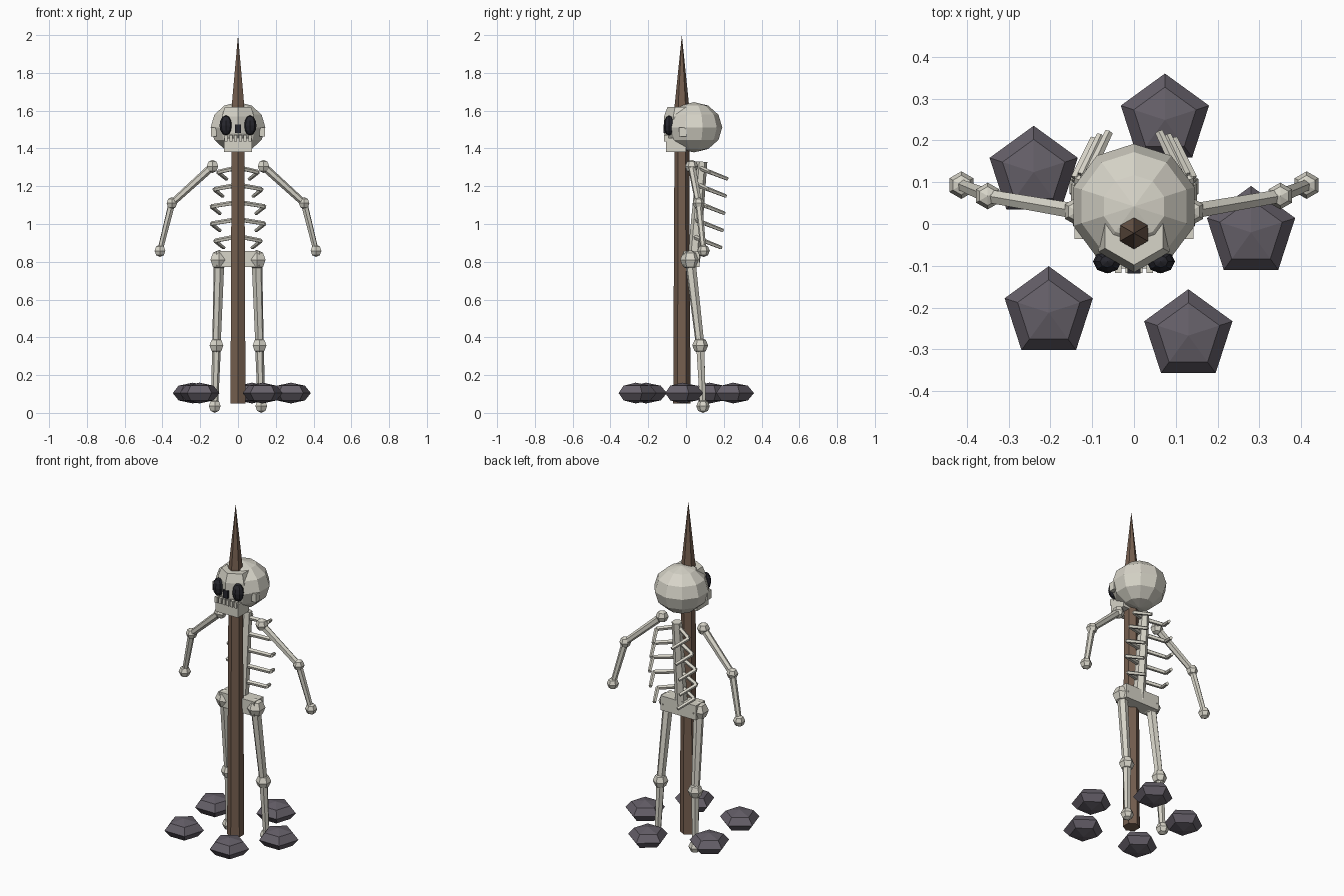
import bpy, bmesh
from math import sin, cos, pi
from mathutils import Vector, Matrix

if "Cube" in bpy.data.objects:
    bpy.data.objects.remove(bpy.data.objects["Cube"])


def material(name, rgb):
    m = bpy.data.materials.new(name)
    m.diffuse_color = (*rgb, 1)
    m.use_nodes = True
    m.node_tree.nodes["Principled BSDF"].inputs["Base Color"].default_value = m.diffuse_color
    return m


BONE = material("bone", (0.68, 0.66, 0.58))
WOOD = material("wood", (0.18, 0.115, 0.08))
ROCK = material("rock", (0.13, 0.115, 0.14))
DARK = material("dark", (0.02, 0.02, 0.027))


def finish(name, bm, mat, matrix):
    bmesh.ops.recalc_face_normals(bm, faces=bm.faces)
    me = bpy.data.meshes.new(name)
    bm.to_mesh(me)
    bm.free()
    me.materials.append(mat)
    ob = bpy.data.objects.new(name, me)
    ob.matrix_world = matrix
    bpy.context.collection.objects.link(ob)
    return ob


def lathe(name, profile, n, mat, matrix):
    """Faceted solid of revolution; first corner points to +y, r = 0 makes a pole."""
    bm = bmesh.new()
    rings = []
    for r, z in profile:
        if r == 0:
            rings.append([bm.verts.new((0, 0, z))] * n)
        else:
            rings.append([bm.verts.new((-r * sin(2 * pi * i / n), r * cos(2 * pi * i / n), z))
                          for i in range(n)])
    for a, b in zip(rings, rings[1:]):
        for i in range(n):
            j = (i + 1) % n
            bm.faces.new(list(dict.fromkeys((a[i], a[j], b[j], b[i]))))
    for ring in (rings[0], rings[-1]):
        if ring[0] is not ring[1]:
            bm.faces.new(ring)
    return finish(name, bm, mat, matrix)


def ball(name, loc, size, n, rings, mat=BONE):
    prof = [(sin(pi * k / rings) if 0 < k < rings else 0, -cos(pi * k / rings))
            for k in range(rings + 1)]
    return lathe(name, prof, n, mat, Matrix.LocRotScale(Vector(loc), None, Vector(size)))


def joint(name, loc, r):
    return ball(name, loc, (r, r, r), 6, 4)


def rod(name, a, b, r1, r2, n=6):
    a, b = Vector(a), Vector(b)
    d = b - a
    m = Matrix.Translation(a) @ d.to_track_quat('Z', 'Y').to_matrix().to_4x4()
    return lathe(name, [(r1, 0), (r2, d.length)], n, BONE, m)


def box(name, loc, size, mat=BONE):
    bm = bmesh.new()
    bmesh.ops.create_cube(bm, size=1)
    return finish(name, bm, mat, Matrix.LocRotScale(Vector(loc), None, Vector(size)))


# Sharpened stake
lathe("stake", [(0.046, 0.05), (0.038, 1.63), (0, 2.0)], 6, WOOD,
      Matrix.Translation((0, -0.022, 0)))

# Stones around the base
for i, (x, y) in enumerate([(0.074, 0.249), (-0.24, 0.124), (0.28, -0.02),
                            (-0.204, -0.212), (0.13, -0.267)]):
    ball(f"stone_{i + 1}", (x, y, 0.105), (0.111, 0.111, 0.055), 5, 4, ROCK)

# Skull: cranium, brow and face, jaw, nose hole, teeth
ball("cranium", (0, 0.042, 1.512), (0.152, 0.15, 0.133), 10, 6)
lathe("face", [(0.08, 1.44), (0.098, 1.48), (0.098, 1.57), (0.08, 1.62)], 6, BONE,
      Matrix.Translation((0, -0.018, 0)))
box("jaw", (0, -0.053, 1.418), (0.146, 0.106, 0.076))
box("nose_hole", (0, -0.105, 1.505), (0.032, 0.028, 0.045), DARK)
for i in range(6):
    box(f"tooth_{i + 1}", ((i - 2.5) * 0.025, -0.105, 1.455), (0.016, 0.024, 0.034))

# Spine and pelvis
rod("spine", (0, 0.04, 0.80), (0, 0.085, 1.33), 0.034, 0.028)
box("pelvis", (0, 0.03, 0.815), (0.23, 0.085, 0.085))

# Paired parts
for s, side in ((-1, "left"), (1, "right")):
    ball(f"eye_socket_{side}", (s * 0.064, -0.09, 1.522), (0.034, 0.028, 0.053), 8, 6, DARK)
    box(f"cheekbone_{side}", (s * 0.128, -0.016, 1.487), (0.028, 0.04, 0.05))

    # Ribs sweep outward, then backward and down
    for i, w in enumerate((0.105, 0.125, 0.14, 0.14, 0.12)):
        z = 1.285 - 0.091 * i
        y = 0.08 - 0.008 * i
        bend = (s * w, y + 0.045, z - 0.01)
        rod(f"rib_{side}_{i + 1}", (s * 0.015, y, z + 0.01), bend, 0.013, 0.012, 5)
        rod(f"rib_end_{side}_{i + 1}", bend, (s * (w - 0.045), y + 0.14, z - 0.047),
            0.012, 0.010, 5)

    # Arm
    shoulder = (s * 0.135, 0.03, 1.305)
    elbow = (s * 0.35, 0.067, 1.11)
    hand = (s * 0.413, 0.093, 0.858)
    rod(f"upper_arm_{side}", shoulder, elbow, 0.021, 0.018)
    rod(f"forearm_{side}", elbow, hand, 0.019, 0.015)
    joint(f"shoulder_{side}", shoulder, 0.035)
    joint(f"elbow_{side}", elbow, 0.032)
    joint(f"hand_{side}", hand, 0.033)

    # Leg
    hip = (s * 0.1, 0.022, 0.81)
    knee = (s * 0.114, 0.075, 0.357)
    foot = (s * 0.123, 0.09, 0.036)
    rod(f"thigh_{side}", hip, knee, 0.029, 0.023)
    rod(f"shin_{side}", knee, foot, 0.024, 0.018)
    joint(f"hip_{side}", hip, 0.053)
    joint(f"knee_{side}", knee, 0.042)
    joint(f"foot_{side}", foot, 0.036)
